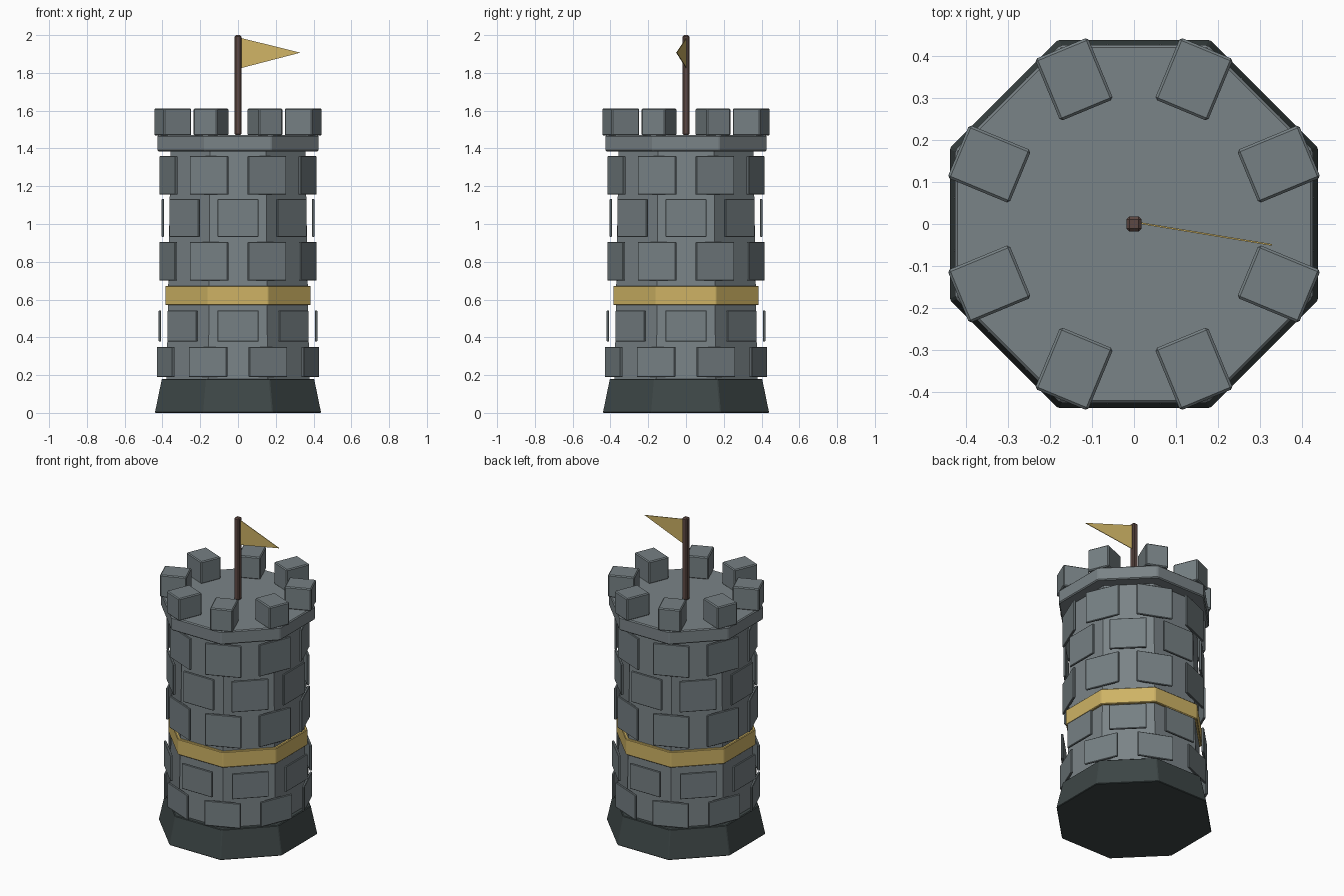
import bpy, bmesh, math
from mathutils import Matrix, Vector

if "Cube" in bpy.data.objects:
    bpy.data.objects.remove(bpy.data.objects["Cube"])


def mat(name, c):
    m = bpy.data.materials.new(name)
    m.diffuse_color = (*c, 1)
    m.use_nodes = True
    m.node_tree.nodes["Principled BSDF"].inputs["Base Color"].default_value = m.diffuse_color
    return m


STONE = mat("wall stone", (0.195, 0.228, 0.242))
BRICK = mat("brick stone", (0.18, 0.215, 0.228))
DARK = mat("dark stone", (0.047, 0.062, 0.062))
GOLD = mat("gold", (0.62, 0.45, 0.13))
WOOD = mat("brown wood", (0.11, 0.066, 0.056))


def finish(name, bm, material, bevel=0.0):
    bmesh.ops.recalc_face_normals(bm, faces=bm.faces[:])
    me = bpy.data.meshes.new(name)
    bm.to_mesh(me)
    bm.free()
    me.materials.append(material)
    ob = bpy.data.objects.new(name, me)
    bpy.context.collection.objects.link(ob)
    if bevel:
        b = ob.modifiers.new("edge", 'BEVEL')
        b.width = bevel
        b.segments = 1
    return ob


# Octagonal frustum given by the distance from centre to its flat sides
def octagon(name, a0, a1, z0, z1, material, bevel=0.0):
    k = 1 / math.cos(math.pi / 8)
    bm = bmesh.new()
    bmesh.ops.create_cone(
        bm, cap_ends=True, segments=8, radius1=a0 * k, radius2=a1 * k, depth=z1 - z0,
        matrix=Matrix.Translation((0, 0, (z0 + z1) / 2)))
    # turn so that flat sides face the axes
    v = max(bm.verts, key=lambda p: p.co.x + 0.001 * p.co.y)
    turn = math.pi / 8 - math.atan2(v.co.y, v.co.x)
    bmesh.ops.rotate(bm, verts=bm.verts[:], cent=(0, 0, 0), matrix=Matrix.Rotation(turn, 3, 'Z'))
    return finish(name, bm, material, bevel)


# Ring of eight boxes: depth along the radius, width around it
def box_ring(name, r, depth, width, z0, z1, offset, material, bevel):
    bm = bmesh.new()
    for i in range(8):
        m = (Matrix.Rotation(i * math.pi / 4 + offset, 4, 'Z')
             @ Matrix.Translation((r, 0, (z0 + z1) / 2))
             @ Matrix.Diagonal((depth, width, z1 - z0, 1)))
        bmesh.ops.create_cube(bm, size=1, matrix=m)
    return finish(name, bm, material, bevel)


# Tower mass
octagon("base", 0.44, 0.403, 0, 0.18, DARK, 0.004)
octagon("wall", 0.378, 0.357, 0.17, 1.40, STONE)
octagon("gold_band", 0.385, 0.385, 0.57, 0.672, GOLD, 0.004)
octagon("parapet_floor", 0.427, 0.427, 1.385, 1.47, STONE, 0.006)

# Brick courses, alternately on the corners and on the flats
H = math.pi / 8
for i, (z0, z1, r, off) in enumerate([
        (0.19, 0.35, 0.414, H), (0.378, 0.542, 0.414, 0),
        (0.70, 0.905, 0.400, H), (0.932, 1.132, 0.398, 0),
        (1.155, 1.36, 0.398, H)]):
    box_ring(f"brick_course_{i + 1}", r, 0.014, 0.218, z0, z1, off, BRICK, 0.003)

# Battlements
box_ring("battlements", 0.374, 0.16, 0.137, 1.468, 1.612, H, BRICK, 0.006)

# Flag pole
bm = bmesh.new()
bmesh.ops.create_cube(bm, size=1, matrix=Matrix.Translation((0, 0, 1.735))
                      @ Matrix.Diagonal((0.036, 0.036, 0.53, 1)))
finish("flag_pole", bm, WOOD, 0.007)

# Pennant swung slightly forward
bm = bmesh.new()
f = bm.faces.new([bm.verts.new(p) for p in
                  ((0.015, 0, 1.985), (0.015, 0, 1.825), (0.33, -0.052, 1.907))])
ex = bmesh.ops.extrude_face_region(bm, geom=[f])
bmesh.ops.translate(bm, vec=Vector((0, 0.004, 0)),
                    verts=[g for g in ex["geom"] if isinstance(g, bmesh.types.BMVert)])
finish("pennant", bm, GOLD)
